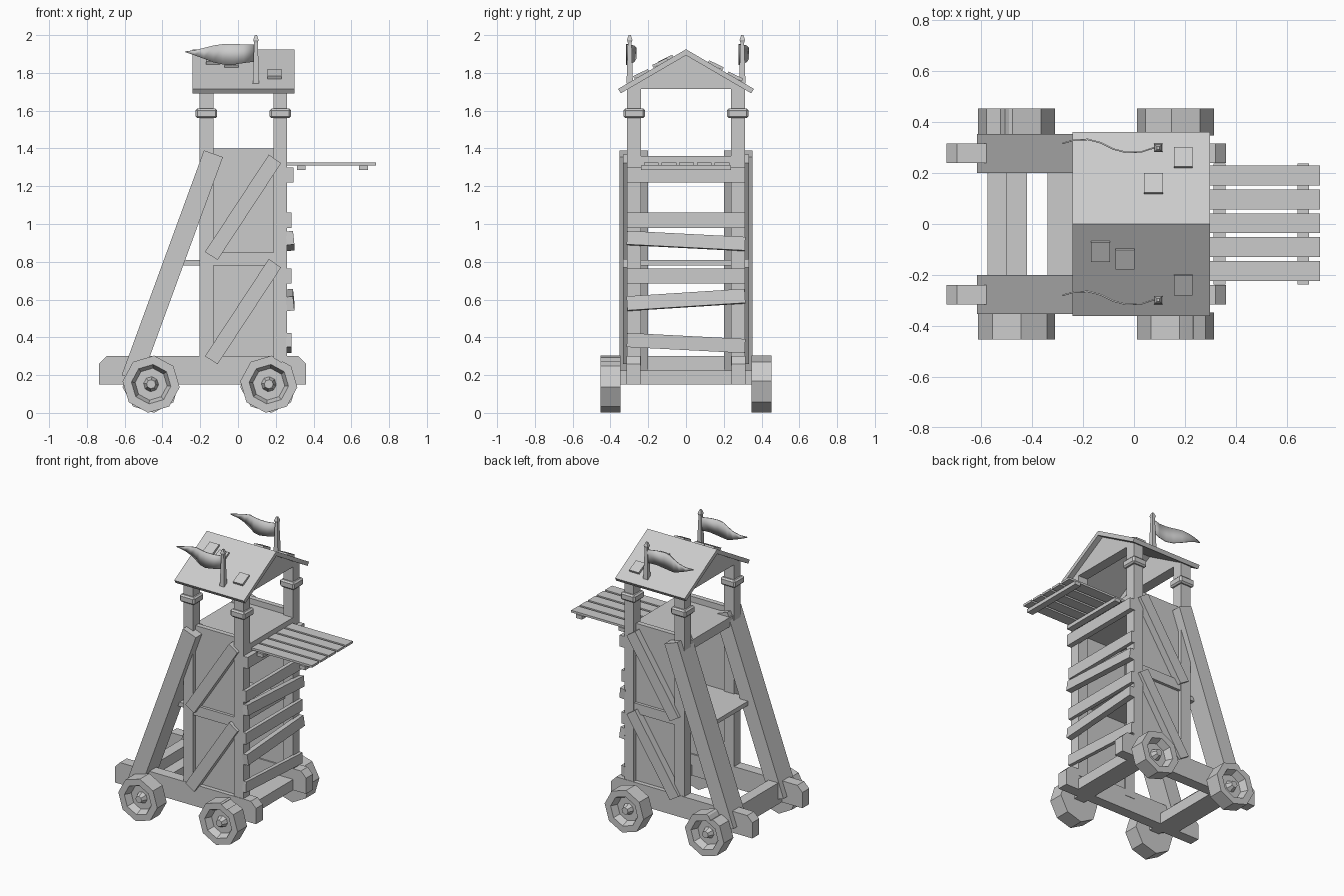
import bpy, bmesh, math
from mathutils import Vector, Matrix

if "Cube" in bpy.data.objects:
    bpy.data.objects.remove(bpy.data.objects["Cube"])


def finish(name, bm):
    bmesh.ops.recalc_face_normals(bm, faces=bm.faces)
    me = bpy.data.meshes.new(name)
    bm.to_mesh(me)
    bm.free()
    ob = bpy.data.objects.new(name, me)
    bpy.context.collection.objects.link(ob)
    return ob


def box(name, x, y, z, rot=None):
    """Box from (min, max) ranges, optionally rotated about its centre."""
    bm = bmesh.new()
    bmesh.ops.create_cube(bm, size=1)
    size = Vector([abs(r[1] - r[0]) for r in (x, y, z)])
    mid = Vector([(r[0] + r[1]) / 2 for r in (x, y, z)])
    m = Matrix.Translation(mid) @ (rot or Matrix()) @ Matrix.Diagonal((*size, 1))
    bmesh.ops.transform(bm, matrix=m, verts=bm.verts)
    return finish(name, bm)


def prism(name, pts, a, b, axis='y'):
    """Extrude an outline: (x, z) along y, or (y, z) along x."""
    bm = bmesh.new()
    at = (lambda p, t: (p[0], t, p[1])) if axis == 'y' else (lambda p, t: (t, p[0], p[1]))
    lo = [bm.verts.new(at(p, a)) for p in pts]
    hi = [bm.verts.new(at(p, b)) for p in pts]
    bm.faces.new(lo)
    bm.faces.new(hi)
    for i in range(len(pts)):
        j = (i + 1) % len(pts)
        bm.faces.new((lo[i], lo[j], hi[j], hi[i]))
    return finish(name, bm)


def lathe(name, profile, n, phase=0.0):
    """Revolve (radius, height) about z; radius 0 ends close the shape."""
    bm = bmesh.new()
    rings = []
    for r, h in profile:
        if r == 0:
            rings.append([bm.verts.new((0, 0, h))] * n)
        else:
            rings.append([bm.verts.new((r * math.cos(phase + k * math.tau / n),
                                        r * math.sin(phase + k * math.tau / n), h)) for k in range(n)])
    for p, q in zip(rings, rings[1:]):
        for k in range(n):
            m = (k + 1) % n
            bm.faces.new(list(dict.fromkeys((p[k], p[m], q[m], q[k]))))
    return finish(name, bm)


def wheel(name, x, s, chip):
    prof = [(0, .445), (.024, .445), (.04, .405), (.085, .405), (.105, .453),
            (.152, .453), (.152, .348), (0, .348)]
    ob = lathe(name, prof, 8, math.radians(84))
    ob.data.transform(Matrix.Translation((x, 0, .152)) @ Matrix.Rotation(-s * math.pi / 2, 4, 'X'))
    if chip is not None:
        # small notch knocked out of the rim
        cut = box('chip_cutter', (chip[0] - .025, chip[0] + .025), (s * .3, s * .5),
                  (chip[1] - .025, chip[1] + .025), Matrix.Rotation(math.radians(30), 4, 'Y'))
        mod = ob.modifiers.new('chip', 'BOOLEAN')
        mod.operation, mod.object, mod.solver = 'DIFFERENCE', cut, 'EXACT'
        bpy.context.view_layer.objects.active = ob
        bpy.ops.object.modifier_apply(modifier='chip')
        bpy.data.objects.remove(cut)


REAR, FRONT = (-.205, -.13), (.188, .26)

for s, side in ((-1, 'near'), (1, 'far')):
    Y = lambda a, b: (s * a, s * b)
    # base rail with clipped ends
    prism(side + '_base_rail', [(-.735, .15), (.36, .15), (.36, .26), (.32, .3), (-.695, .3), (-.735, .26)],
          *Y(.24, .315))
    # leaning rear brace
    prism(side + '_rear_brace', [(-.616, .2), (-.516, .164), (-.08, 1.354), (-.18, 1.39)], *Y(.2, .353))
    # posts and collars
    for xr, end in ((REAR, 'rear'), (FRONT, 'front')):
        box(f'{side}_{end}_post', xr, Y(.237, .312), (.25, 1.725))
        c = box(f'{side}_{end}_collar', (xr[0] - .02, xr[1] + .02), Y(.218, .331), (1.56, 1.612))
        b = c.modifiers.new('bevel', 'BEVEL')
        b.width, b.segments = .01, 1
    # side panel, middle rail, diagonal planks
    box(side + '_side_panel', (-.135, .19), Y(.25, .285), (.25, 1.4))
    box(side + '_middle_rail', (-.135, .19), Y(.25, .305), (.78, .85))
    for i, z in enumerate((0, .552)):
        prism(f'{side}_diagonal_{i + 1}', [(-.175, .3 + z), (-.108, .258 + z), (.228, .77 + z), (.163, .815 + z)],
              *Y(.275, .333))
    # wheels
    wheel(side + '_front_wheel', .163, s, (.222, .302) if s < 0 else None)
    wheel(side + '_rear_wheel', -.46, s, (-.515, .302) if s > 0 else None)

# axles and base crossbeams
for x, end in ((-.46, 'rear'), (.163, 'front')):
    box(end + '_axle', (x - .04, x + .04), (-.355, .355), (.15, .225))
box('rear_crossbeam', (-.575, -.5), (-.25, .25), (.15, .3))
box('front_crossbeam', (.2, .26), (-.25, .25), (.15, .225))

# fighting floor and middle shelf
box('upper_floor', (-.2, .26), (-.255, .255), (1.295, 1.36))
box('middle_shelf', (-.34, .2), (-.25, .25), (.78, .81))

# uneven front slats: centre height, height, rise in y, thickness, lean
slats = [(1.26, .08, 0, .035, 0), (1.02, .08, 0, .022, 0), (.91, .072, -.032, .035, 6),
         (.725, .08, 0, .022, 0), (.598, .075, .04, .035, 6), (.37, .075, -.032, .022, 0)]
for i, (z, h, rise, t, lean) in enumerate(slats):
    rot = Matrix.Rotation(math.atan2(rise, .625), 4, 'X') @ Matrix.Rotation(math.radians(-lean), 4, 'Y')
    box(f'front_slat_{i + 1}', (.255, .26 + t), (-.313, .313), (z - h / 2, z + h / 2), rot)

# boarding ramp
for i in range(5):
    y = (i - 2) * .0935 + .003
    box(f'ramp_board_{i + 1}', (.25, .73), (y - .039, y + .039), (1.31, 1.325))
for i, x in enumerate((.335, .664)):
    box(f'ramp_batten_{i + 1}', (x - .023, x + .023), (-.237, .237), (1.286, 1.311))

# gable roof: folded slab and end triangles
prism('roof', [(0, 1.925), (.36, 1.715), (.345, 1.692), (0, 1.893), (-.345, 1.692), (-.36, 1.715)],
      -.242, .298, 'x')
for x, end in ((REAR, 'rear'), (FRONT, 'front')):
    prism(end + '_gable', [(-.3, 1.715), (.3, 1.715), (.3, 1.725), (0, 1.9), (-.3, 1.725)], *x, 'x')

# loose roof shingles
slope = math.atan2(.21, .36)
for i, (x, y) in enumerate([(.193, .26), (.077, .158), (-.132, -.107), (-.035, -.137), (.193, -.238)]):
    z = 1.925 - abs(y) * math.tan(slope) + .008
    tilt = -math.copysign(slope - .08, y)
    box(f'shingle_{i + 1}', (x - .037, x + .037), (y - .043, y + .043), (z - .008, z + .008),
        Matrix.Rotation(tilt, 4, 'X'))

# flagpoles and waving pennants
outline = [(.09, 1.95, 1.86), (.03, 1.951, 1.852), (-.03, 1.953, 1.843), (-.08, 1.952, 1.845), (-.13, 1.945, 1.856),
           (-.18, 1.932, 1.875), (-.23, 1.92, 1.893), (-.28, 1.914, 1.91)]
for yc, side in ((-.298, 'near'), (.298, 'far')):
    pole = lathe(side + '_flagpole', [(0, 1.745), (.024, 1.745), (.014, 1.96), (.02, 1.975), (.008, 2), (0, 2)],
                 4, math.pi / 4)
    pole.data.transform(Matrix.Translation((.095, yc, 0)))
    bm = bmesh.new()
    rows = []
    for x, top, low in outline:
        y = yc + .005 - .024 * math.sin((.09 - x) / .37 * math.tau * .95)
        if x < -.1:
            y += .006
        rows.append([bm.verts.new((x, y, top)), bm.verts.new((x, y, low))])
    for p, q in zip(rows, rows[1:]):
        bm.faces.new((p[0], q[0], q[1], p[1]))
    flag = finish(side + '_pennant', bm)
    sol = flag.modifiers.new('thickness', 'SOLIDIFY')
    sol.thickness, sol.offset = .006, 0
    for f in flag.data.polygons:
        f.use_smooth = True
